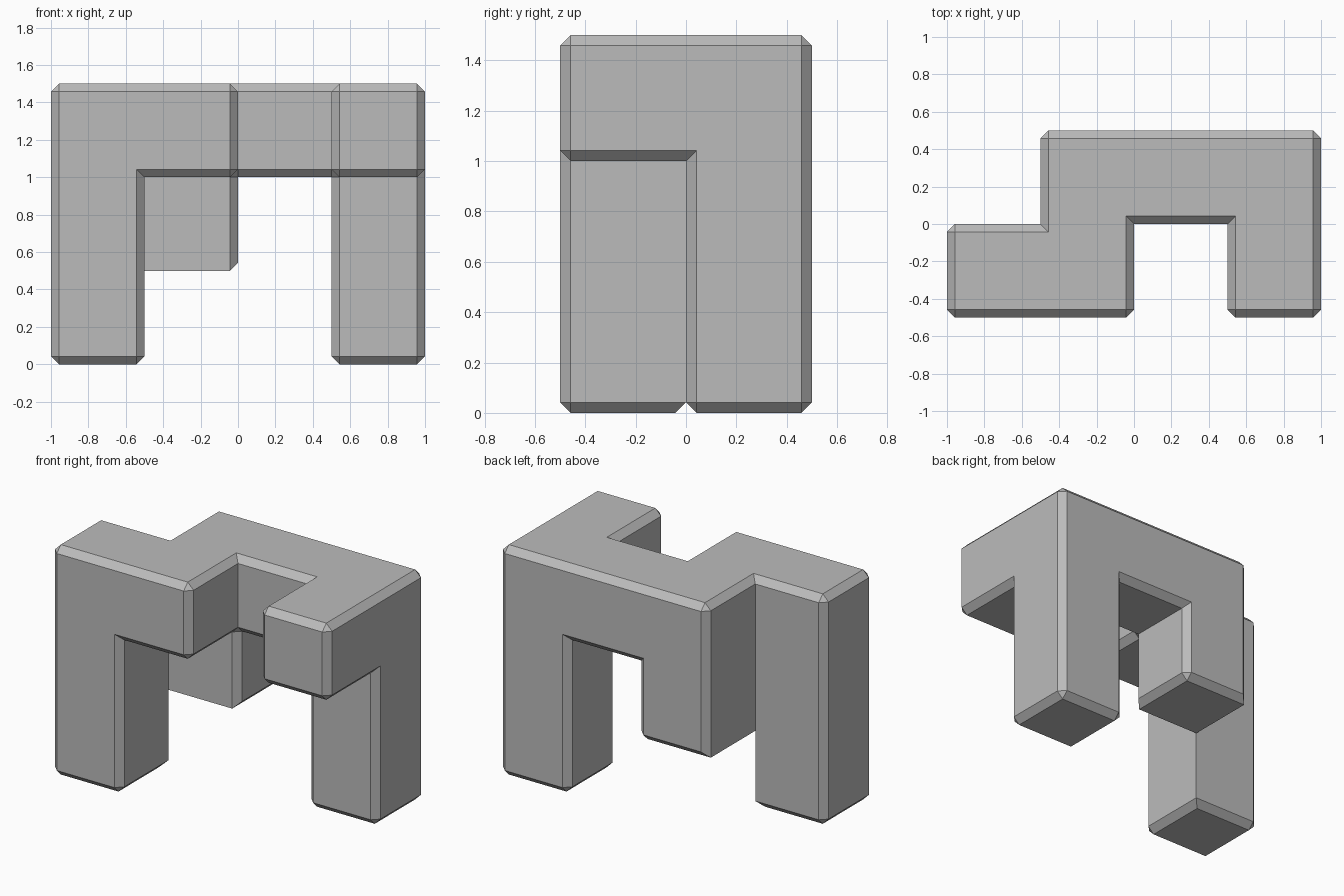
import bpy, bmesh
from mathutils import Vector

if "Cube" in bpy.data.objects:
    bpy.data.objects.remove(bpy.data.objects["Cube"], do_unlink=True)

UNIT = 0.5
CHAMFER = 0.042

# Cubes of the piece, by lower corner in grid units
top_layer = [(-2, -1), (-1, -1), (-1, 0), (0, 0), (1, 0), (1, -1)]
cells = {(x, y, 2) for x, y in top_layer}
cells |= {(-2, -1, z) for z in (0, 1)}    # front leg
cells |= {(1, 0, z) for z in (0, 1)}      # back leg
cells.add((-1, 0, 1))                     # short hanging block
PINCH = Vector((-1, 0, 1))                # corner where two cubes only touch, left sharp


def shared_mesh():
    """Return an empty mesh and a function adding outward faces on welded corners."""
    mesh, corners = bmesh.new(), {}

    def add_face(points, outward):
        verts = []
        for p in points:
            key = tuple(round(c, 4) for c in p)
            if key not in corners:
                corners[key] = mesh.verts.new(p)
            if corners[key] not in verts:
                verts.append(corners[key])
        if len(verts) < 3:
            return
        face = mesh.faces.new(verts)
        face.normal_update()
        if face.normal.dot(outward) < 0:
            face.normal_flip()
            face.normal_update()
    return mesh, add_face


# Outer skin of the cubes
skin, add_skin = shared_mesh()
for cell in sorted(cells):
    centre = Vector(cell) + Vector((0.5, 0.5, 0.5))
    for axis in range(3):
        for sign in (-1, 1):
            n = Vector((0, 0, 0))
            n[axis] = sign
            if tuple(int(c) for c in Vector(cell) + n) in cells:
                continue
            u, v = Vector((0, 0, 0)), Vector((0, 0, 0))
            u[(axis + 1) % 3] = 0.5
            v[(axis + 2) % 3] = 0.5
            mid = centre + n * 0.5
            add_skin([mid - u - v, mid + u - v, mid + u + v, mid - u + v], n)


def is_chamfered(edge):
    if len(edge.link_faces) != 2 or any((v.co - PINCH).length < 0.01 for v in edge.verts):
        return False
    a, b = edge.link_faces
    step = b.calc_center_median() - a.calc_center_median()
    return abs(a.normal.dot(b.normal)) < 0.1 and step.dot(a.normal) < -0.1


chamfered = {e for e in skin.edges if is_chamfered(e)}


def inset_corner(face, vert):
    """Corner of a flat side, pulled back from its chamfered edges."""
    fan, queue = {face}, [face]
    while queue:
        for e in queue.pop().edges:
            if vert in e.verts:
                for f in e.link_faces:
                    if f not in fan and f.normal.dot(face.normal) > 0.9:
                        fan.add(f)
                        queue.append(f)
    pulls = set()
    for f in fan:
        for e in f.edges:
            if e in chamfered and vert in e.verts:
                other = next(o for o in e.link_faces if o is not f)
                pulls.add(tuple(round(-c) for c in other.normal))
    move = sum((Vector(p) for p in pulls), Vector((0, 0, 0)))
    return vert.co * UNIT + move * CHAMFER


# Flat sides, chamfer strips and corner triangles
body, add_body = shared_mesh()
for f in skin.faces:
    add_body([inset_corner(f, v) for v in f.verts], f.normal)
for e in skin.edges:
    if e in chamfered:
        a, b = e.link_faces
        v, w = e.verts
        add_body([inset_corner(a, v), inset_corner(a, w),
                  inset_corner(b, w), inset_corner(b, v)], a.normal + b.normal)
for v in skin.verts:
    if sum(e in chamfered for e in v.link_edges) == 3:
        points = {tuple(round(c, 4) for c in inset_corner(f, v)) for f in v.link_faces}
        if len(points) == 3:
            outward = sum((f.normal for f in v.link_faces), Vector((0, 0, 0)))
            add_body([Vector(p) for p in sorted(points)], outward)

# Merge the flat areas into clean faces
bmesh.ops.dissolve_limit(body, angle_limit=0.01, verts=body.verts[:], edges=body.edges[:])

mesh = bpy.data.meshes.new("puzzle_block")
body.to_mesh(mesh)
body.free()
skin.free()

# Plain grey finish
grey = bpy.data.materials.new("light_grey")
grey.use_nodes = True
colour = (0.5, 0.5, 0.5, 1)
grey.diffuse_color = colour
grey.node_tree.nodes["Principled BSDF"].inputs["Base Color"].default_value = colour
mesh.materials.append(grey)

block = bpy.data.objects.new("puzzle_block", mesh)
bpy.context.collection.objects.link(block)
